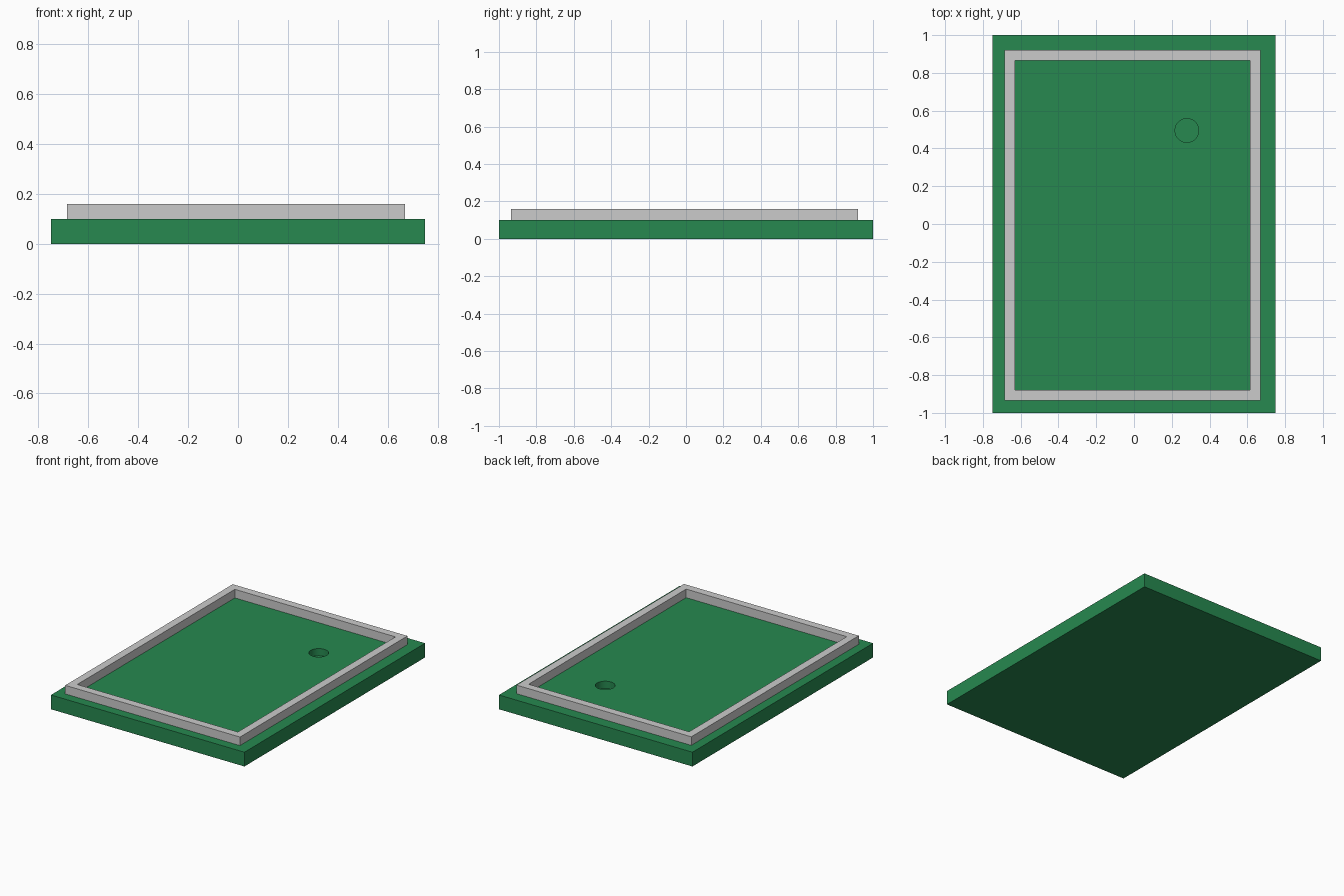
import bpy
from math import pi

if "Cube" in bpy.data.objects:
    bpy.data.objects.remove(bpy.data.objects["Cube"])


def box(name, x0, x1, y0, y1, z0, z1):
    bpy.ops.mesh.primitive_cube_add(size=1, location=((x0 + x1) / 2, (y0 + y1) / 2, (z0 + z1) / 2))
    ob = bpy.context.object
    ob.name = name
    ob.scale = (x1 - x0, y1 - y0, z1 - z0)
    bpy.ops.object.transform_apply(location=False, rotation=False, scale=True)
    return ob


def cut(target, cutter):
    mod = target.modifiers.new("cut", 'BOOLEAN')
    mod.operation = 'DIFFERENCE'
    mod.solver = 'EXACT'
    mod.object = cutter
    bpy.context.view_layer.objects.active = target
    bpy.ops.object.modifier_apply(modifier=mod.name)
    bpy.data.objects.remove(cutter, do_unlink=True)


# Green base slab with a shallow round pocket
base = box("base_slab", -0.75, 0.75, -1, 1, 0, 0.1)
bpy.ops.mesh.primitive_cylinder_add(vertices=32, radius=0.063, depth=0.1,
                                    location=(0.28, 0.495, 0.1), rotation=(0, 0, pi / 32))
cut(base, bpy.context.object)
green = bpy.data.materials.new("green")
green.diffuse_color = (0.02, 0.25, 0.08, 1)
green.use_nodes = True
green.node_tree.nodes["Principled BSDF"].inputs["Base Color"].default_value = green.diffuse_color
base.data.materials.clear()
base.data.materials.append(green)

# Raised grey rim: one block with its middle removed
rim = box("raised_rim", -0.685, 0.67, -0.935, 0.92, 0.1, 0.16)
cut(rim, box("rim_opening", -0.63, 0.615, -0.88, 0.865, 0.0, 0.3))

# Smooth only the round pocket wall, keep the slab edges sharp
bpy.ops.object.select_all(action='DESELECT')
base.select_set(True)
bpy.context.view_layer.objects.active = base
bpy.ops.object.shade_smooth_by_angle(angle=pi / 6)
